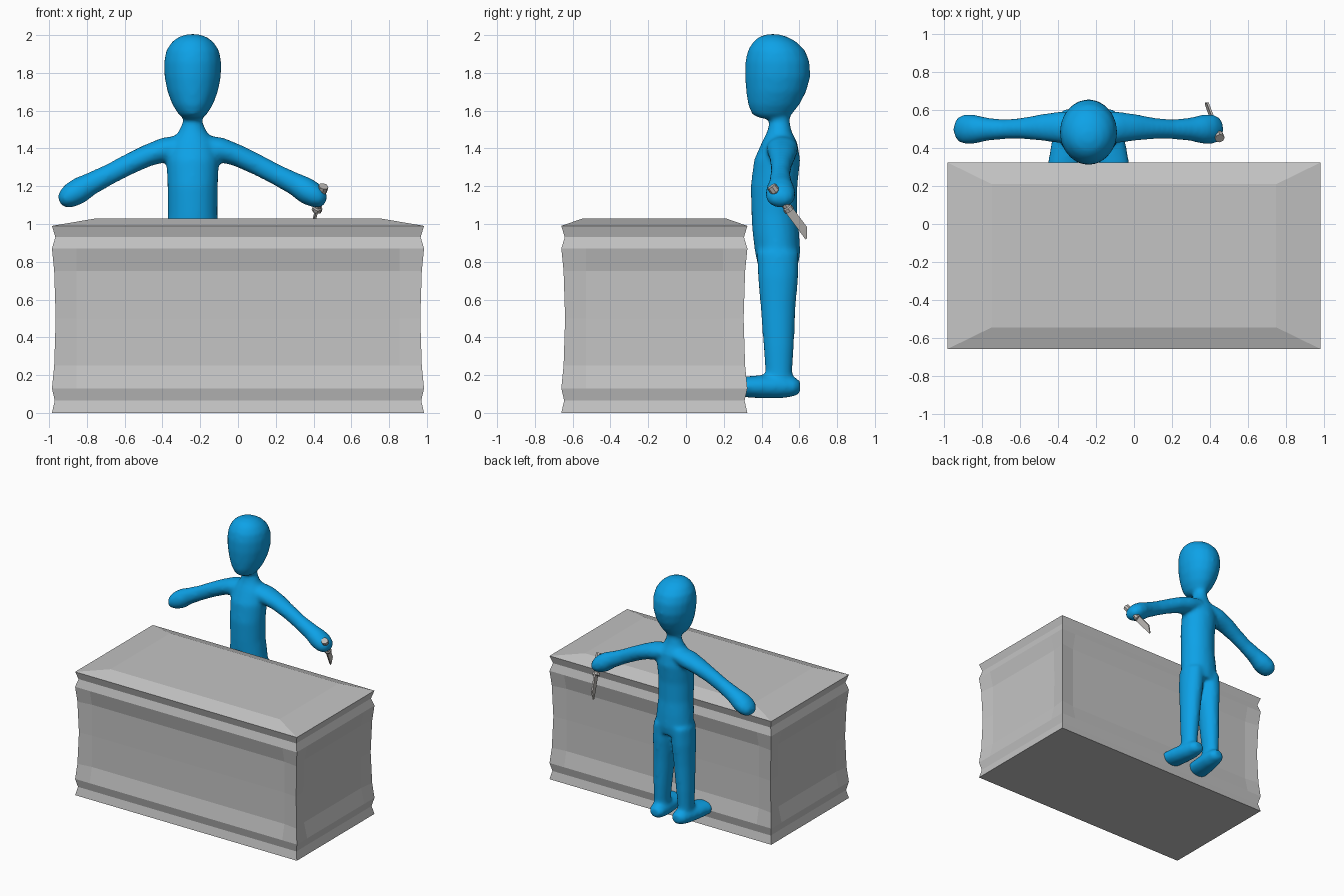
import bpy, bmesh, math
from mathutils import Vector, Matrix

X, Y, Z = Vector((1, 0, 0)), Vector((0, 1, 0)), Vector((0, 0, 1))


def material(name, rgb):
    m = bpy.data.materials.new(name)
    m.diffuse_color = (*rgb, 1)
    return m


stone = material("light grey", (0.55, 0.55, 0.55))
blue = material("bright blue", (0.004, 0.36, 0.80))
steel = material("steel grey", (0.50, 0.48, 0.46))


def bridge(bm, rings):
    """Skin a list of point rings and cap both ends."""
    vs = [[bm.verts.new(p) for p in r] for r in rings]
    n = len(vs[0])
    for a, b in zip(vs, vs[1:]):
        for i in range(n):
            j = (i + 1) % n
            bm.faces.new((a[i], a[j], b[j], b[i]))
    bm.faces.new(vs[0][::-1])
    bm.faces.new(vs[-1])


def loft(bm, stations, u, v, n=20, phase=0.0):
    """Elliptical rings: (centre, radius along u, radius along v)."""
    angles = [2 * math.pi * i / n + phase for i in range(n)]
    bridge(bm, [[Vector(c) + u * (a * math.cos(t)) + v * (b * math.sin(t)) for t in angles]
                for c, a, b in stations])


def finish(bm, name, mat):
    bmesh.ops.recalc_face_normals(bm, faces=bm.faces)
    me = bpy.data.meshes.new(name)
    bm.to_mesh(me)
    bm.free()
    me.materials.append(mat)
    ob = bpy.data.objects.new(name, me)
    bpy.context.collection.objects.link(ob)
    return ob


# Counter: 12-point rectangular rings, corners and panel edges inset separately
HX, HY, CY, EDGE = 0.985, 0.4925, -0.1675, 0.13


def counter_ring(z, corner, panel):
    cx, cy = HX - corner, HY - corner
    px, py = HX - panel, HY - panel
    ex, ey = HX - EDGE, HY - EDGE
    pts = [(-cx, -cy), (-ex, -py), (ex, -py), (cx, -cy), (px, -ey), (px, ey),
           (cx, cy), (ex, py), (-ex, py), (-cx, cy), (-px, ey), (-px, -ey)]
    return [Vector((x, y + CY, z)) for x, y in pts]


bm = bmesh.new()
profile = [(0, 0, 0), (0.065, 0.015, 0.015), (0.13, 0, 0), (0.25, 0.012, 0.028),
           (0.5, 0.02, 0.03), (0.75, 0.012, 0.028), (0.87, 0, 0), (0.93, 0.018, 0.018), (0.99, 0, 0)]
rings = [counter_ring(*p) for p in profile]
# bevelled top
top = [Vector((max(-0.75, min(0.75, p.x)), max(-0.545, min(0.21, p.y)), 1.03)) for p in rings[-1]]
for i in (1, 2, 7, 8):
    top[i].x *= 0.8
for i in (4, 5, 10, 11):
    top[i].y = CY + (top[i].y - CY) * 0.8
bridge(bm, rings + [top])
finish(bm, "counter", stone)

# Figure: overlapping lofts fused into one smooth body
FX = -0.24
bm = bmesh.new()


def upright(rows, dx=0):
    """Rows of (z, front y, back y, half width)."""
    loft(bm, [((FX + dx, (f + b) / 2, z), w, (b - f) / 2) for z, f, b, w in rows], X, Y)


# head
upright([(1.56, 0.39, 0.50, 0.05), (1.58, 0.35, 0.56, 0.075), (1.63, 0.328, 0.60, 0.107),
         (1.70, 0.318, 0.637, 0.134), (1.78, 0.311, 0.659, 0.15), (1.86, 0.313, 0.655, 0.152),
         (1.92, 0.327, 0.63, 0.14), (1.965, 0.355, 0.585, 0.11), (1.99, 0.385, 0.54, 0.075),
         (2.005, 0.43, 0.49, 0.03)])
# neck and torso
upright([(0.78, 0.38, 0.595, 0.13), (0.85, 0.365, 0.605, 0.147), (0.95, 0.352, 0.60, 0.14),
         (1.05, 0.346, 0.59, 0.132), (1.2, 0.342, 0.59, 0.134), (1.34, 0.36, 0.605, 0.14),
         (1.43, 0.40, 0.59, 0.12), (1.49, 0.43, 0.56, 0.075), (1.54, 0.44, 0.55, 0.052),
         (1.60, 0.44, 0.55, 0.052)])
tilt = Vector((0.4, 0, 0.92))
for s in (-1, 1):
    # arm with rounded mitten hand
    across = Vector((s * tilt.x, 0, tilt.z))
    arm = [(0.05, 0.51, 1.42, 0.08, 0.055), (0.14, 0.51, 1.395, 0.085, 0.066),
           (0.24, 0.51, 1.362, 0.072, 0.058), (0.34, 0.505, 1.315, 0.057, 0.056),
           (0.44, 0.50, 1.263, 0.052, 0.055), (0.54, 0.50, 1.212, 0.062, 0.060),
           (0.60, 0.50, 1.177, 0.077, 0.070), (0.65, 0.50, 1.15, 0.08, 0.064),
           (0.685, 0.50, 1.13, 0.066, 0.048), (0.705, 0.50, 1.12, 0.035, 0.025)]
    loft(bm, [((FX + s * x, y, z), a, b) for x, y, z, a, b in arm], Y, across)
    # leg
    leg = [(0.12, 0.105, 0.42, 0.565, 0.058), (0.22, 0.105, 0.42, 0.563, 0.056),
           (0.35, 0.10, 0.41, 0.572, 0.064), (0.55, 0.09, 0.395, 0.58, 0.073),
           (0.72, 0.082, 0.38, 0.595, 0.082), (0.85, 0.075, 0.375, 0.597, 0.08)]
    loft(bm, [((FX + s * d, (f + b) / 2, z), w, (b - f) / 2) for z, d, f, b, w in leg], X, Y)
    # foot, splayed outwards
    foot = [(0.605, 0.095, 0.035, 0.03), (0.58, 0.098, 0.06, 0.05), (0.50, 0.105, 0.075, 0.062),
            (0.40, 0.118, 0.084, 0.062), (0.32, 0.128, 0.088, 0.056), (0.27, 0.133, 0.078, 0.046),
            (0.24, 0.136, 0.045, 0.028)]
    loft(bm, [((FX + s * d, y, 0.082 + 0.056), w, h) for y, d, w, h in foot], X, Z)
body = finish(bm, "figure_body", blue)
remesh = body.modifiers.new("fuse", 'REMESH')
remesh.mode = 'VOXEL'
remesh.voxel_size = 0.014
remesh.use_smooth_shade = True
smooth = body.modifiers.new("soften", 'SMOOTH')
smooth.factor = 0.5
smooth.iterations = 8

# Knife held in the hand on +x
start, end = Vector((0.453, 0.452, 1.20)), Vector((0.38, 0.645, 0.94))
axis = (end - start).normalized()
wide = axis.cross(X).normalized()      # blade width, seen from the side
thin = axis.cross(wide)
L = (end - start).length


def along(t, off=0):
    return start + axis * (t * L) + wide * off


bm = bmesh.new()
loft(bm, [(along(t), r, r) for t, r in ((0, 0.026), (0.1, 0.026), (0.13, 0.02), (0.42, 0.02),
                                       (0.44, 0.027), (0.5, 0.027))], wide, thin, 8)
finish(bm, "knife_handle", steel)
bm = bmesh.new()
loft(bm, [(along(0.48), 0.032, 0.008), (along(0.88), 0.032, 0.008), (along(1.03, 0.018), 0.007, 0.006)],
     wide, thin, 4, math.pi / 4)
finish(bm, "knife_blade", steel)
